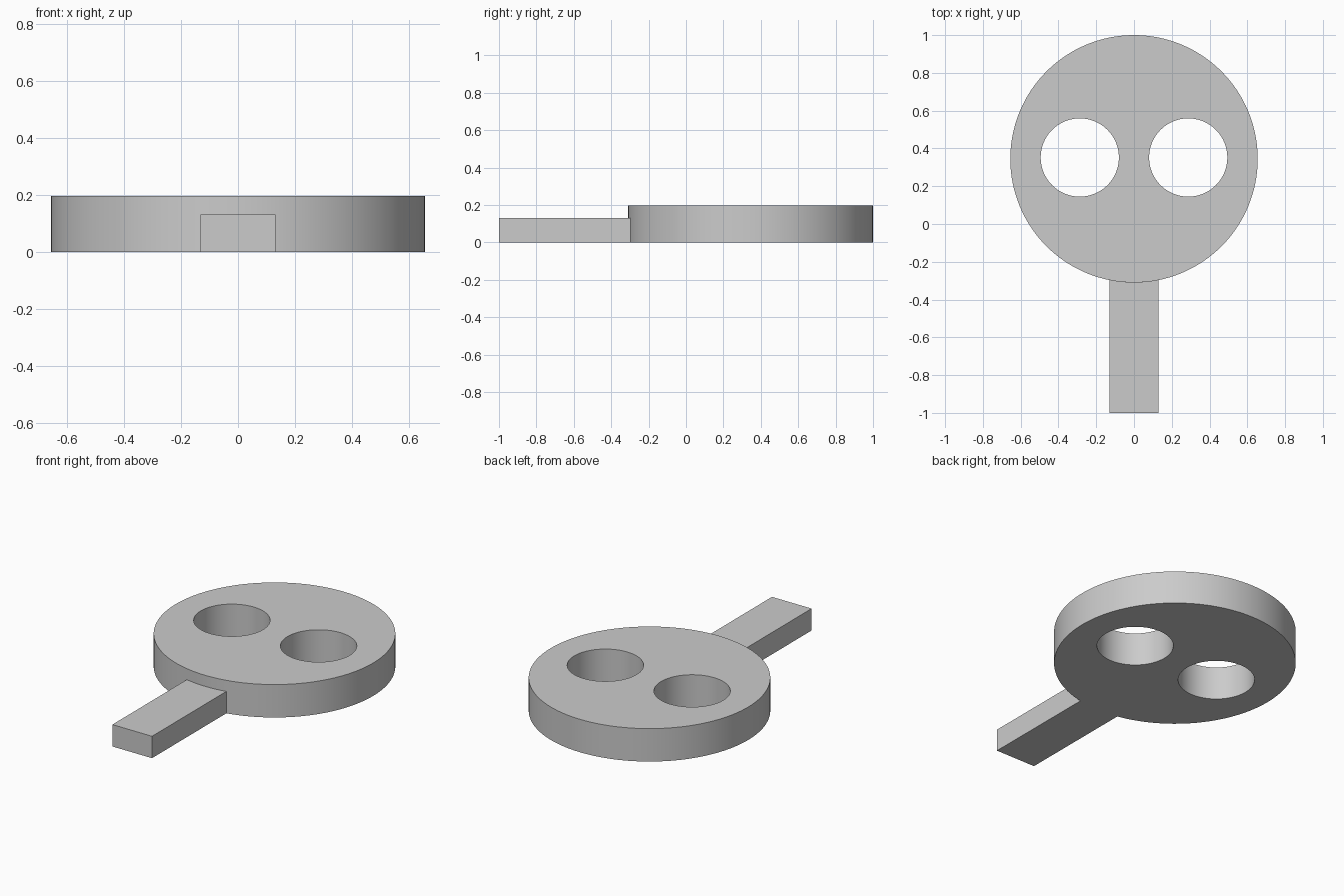
import bpy, bmesh
from math import asin, sin, cos, pi, radians

cube = bpy.data.objects.get("Cube")
if cube:
    bpy.data.objects.remove(cube, do_unlink=True)

DISC_R, DISC_Y, DISC_H = 0.655, 0.345, 0.197
HOLE_R, HOLE_X, HOLE_Y = 0.207, 0.287, 0.352
GRIP_W, GRIP_H = 0.131, 0.131

grey = bpy.data.materials.new("light_grey")
grey.use_nodes = True
colour = (0.6, 0.6, 0.6, 1)
grey.diffuse_color = colour
grey.node_tree.nodes["Principled BSDF"].inputs["Base Color"].default_value = colour


def circle(x, y, r, n):
    return [(x + r * cos(2 * pi * i / n), y + r * sin(2 * pi * i / n)) for i in range(n)]


def prism(name, outline, z0, z1):
    """Extrude a flat counter-clockwise outline upwards."""
    bm = bmesh.new()
    base = bm.faces.new([bm.verts.new((x, y, z0)) for x, y in outline])
    top = bmesh.ops.extrude_face_region(bm, geom=[base], use_keep_orig=True)
    moved = [v for v in top["geom"] if isinstance(v, bmesh.types.BMVert)]
    bmesh.ops.translate(bm, verts=moved, vec=(0, 0, z1 - z0))
    bmesh.ops.recalc_face_normals(bm, faces=bm.faces)
    mesh = bpy.data.meshes.new(name)
    bm.to_mesh(mesh)
    bm.free()
    mesh.materials.append(grey)
    obj = bpy.data.objects.new(name, mesh)
    bpy.context.collection.objects.link(obj)
    return obj


# Round head with two through holes
disc = prism("disc", circle(0, DISC_Y, DISC_R, 128), 0, DISC_H)
for side, name in ((1, "left_hole_cutter"), (-1, "right_hole_cutter")):
    cutter = prism(name, circle(side * HOLE_X, HOLE_Y, HOLE_R, 96), -0.1, DISC_H + 0.1)
    cutter.hide_render = True
    cutter.hide_set(True)
    cut = disc.modifiers.new(name, 'BOOLEAN')
    cut.operation, cut.solver, cut.object = 'DIFFERENCE', 'EXACT', cutter

# Bake the holes so that the cutters can go
bpy.context.view_layer.objects.active = disc
disc.select_set(True)
for mod in list(disc.modifiers):
    cutter = mod.object
    bpy.ops.object.modifier_apply(modifier=mod.name)
    bpy.data.objects.remove(cutter, do_unlink=True)
bpy.ops.object.shade_smooth_by_angle(angle=radians(30))

# Flat handle whose inner end follows the rim of the disc
half = asin(GRIP_W / DISC_R)
arc = [half * (1 - 2 * i / 12) for i in range(13)]
outline = [(-GRIP_W, -1), (GRIP_W, -1)]
outline += [(DISC_R * sin(a), DISC_Y - DISC_R * cos(a)) for a in arc]
prism("handle", outline, 0, GRIP_H)
